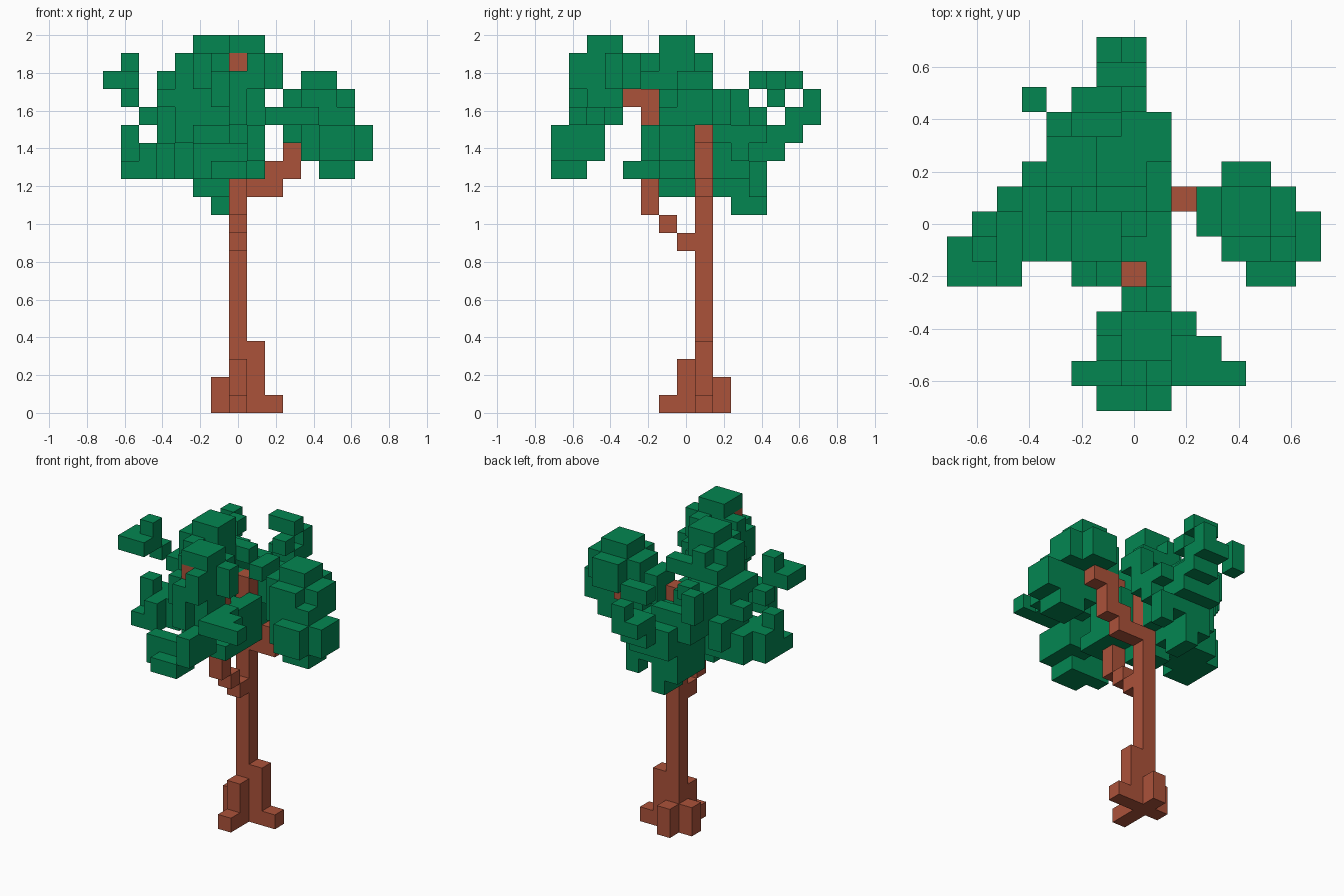
import bpy
import bmesh
from mathutils import Vector

cube = bpy.data.objects.get("Cube")
if cube:
    bpy.data.objects.remove(cube, do_unlink=True)

CELL = 2 / 21   # block size: the tree is 15 x 15 x 21 blocks


def make_material(name, rgb):
    mat = bpy.data.materials.new(name)
    mat.use_nodes = True
    mat.diffuse_color = (*rgb, 1)
    mat.node_tree.nodes["Principled BSDF"].inputs["Base Color"].default_value = (*rgb, 1)
    return mat


bark = make_material("bark brown", (0.41, 0.084, 0.042))
leaf = make_material("leaf green", (0.001, 0.238, 0.083))
taken = set()   # blocks already filled by an earlier part


def block_part(name, mat, boxes):
    """Join inclusive block ranges (x0, x1, y0, y1, z0, z1) into one outer shell."""
    cells = {(i, j, k)
             for x0, x1, y0, y1, z0, z1 in boxes
             for i in range(x0, x1 + 1)
             for j in range(y0, y1 + 1)
             for k in range(z0, z1 + 1)} - taken
    taken.update(cells)
    bm = bmesh.new()
    for cell in sorted(cells):
        centre = Vector((cell[0] - 7, cell[1] - 7, cell[2] + 0.5))
        for axis in range(3):
            for sign in (-1, 1):
                step = [0, 0, 0]
                step[axis] = sign
                if tuple(c + s for c, s in zip(cell, step)) in cells:
                    continue
                n = Vector(step)
                u = Vector([float(a == (axis + 1) % 3) for a in range(3)])
                v = n.cross(u)
                corners = [(-1, -1), (1, -1), (1, 1), (-1, 1)]
                bm.faces.new([bm.verts.new((centre + (n + u * a + v * b) / 2) * CELL)
                              for a, b in corners])
    bmesh.ops.remove_doubles(bm, verts=bm.verts[:], dist=0.001)
    # merge coplanar squares into large flat faces
    bmesh.ops.dissolve_limit(bm, angle_limit=0.01, verts=bm.verts[:], edges=bm.edges[:])
    mesh = bpy.data.meshes.new(name)
    bm.to_mesh(mesh)
    bm.free()
    mesh.materials.append(mat)
    obj = bpy.data.objects.new(name, mesh)
    bpy.context.collection.objects.link(obj)
    return obj


# Trunk with stepped roots
block_part("trunk", bark, [
    (7, 7, 8, 8, 0, 16),
    (8, 8, 8, 8, 0, 3), (9, 9, 8, 8, 0, 0),
    (7, 7, 7, 7, 0, 2), (7, 7, 6, 6, 0, 0),
    (6, 6, 8, 8, 0, 1), (7, 7, 9, 9, 0, 1),
])

# Branch rising to the left
block_part("left_branch", bark, [
    (8, 9, 8, 8, 12, 12), (9, 10, 8, 8, 13, 13),
    (10, 10, 8, 8, 14, 14), (10, 11, 8, 8, 15, 15), (11, 11, 8, 8, 16, 16),
])

# Branch rising to the front
block_part("front_branch", bark, [
    (7, 7, 7, 7, 9, 9), (7, 7, 6, 6, 10, 10), (7, 7, 5, 5, 11, 17),
    (7, 7, 4, 4, 17, 17), (7, 7, 3, 3, 17, 18), (7, 7, 2, 2, 19, 19),
])

# Central crown
block_part("crown_leaves", leaf, [
    (5, 6, 6, 7, 19, 20), (4, 6, 6, 7, 18, 19), (5, 5, 8, 8, 19, 19),
    (4, 7, 8, 8, 18, 18), (8, 8, 8, 8, 17, 17),
    (3, 6, 6, 7, 17, 17), (3, 5, 8, 8, 17, 17), (4, 6, 6, 8, 15, 16),
    (3, 3, 7, 8, 13, 16), (5, 6, 6, 7, 12, 14), (4, 4, 7, 8, 13, 14),
    (7, 8, 6, 6, 13, 15), (8, 8, 7, 7, 13, 15), (7, 7, 7, 7, 14, 14),
    (8, 8, 5, 5, 13, 15), (5, 6, 5, 5, 14, 15), (7, 8, 4, 4, 13, 13),
    (5, 6, 5, 5, 18, 18), (5, 5, 5, 5, 19, 19),
])

# Front cluster
block_part("front_leaves", leaf, [
    (7, 8, 2, 3, 20, 20), (8, 9, 3, 3, 18, 19), (8, 8, 2, 2, 18, 19),
    (7, 8, 4, 4, 18, 18), (8, 8, 4, 4, 19, 19), (8, 8, 1, 1, 18, 19),
    (6, 6, 2, 2, 17, 18), (6, 6, 3, 3, 18, 18), (6, 7, 3, 3, 19, 19),
    (7, 7, 1, 2, 16, 18), (8, 8, 2, 3, 17, 17), (8, 9, 2, 3, 16, 16),
    (9, 11, 1, 1, 16, 16), (10, 10, 2, 2, 16, 16), (8, 8, 0, 2, 14, 15),
    (7, 7, 2, 2, 14, 15), (5, 7, 1, 1, 13, 14), (6, 7, 0, 0, 13, 13),
])

# Left cluster
block_part("left_leaves", leaf, [
    (11, 12, 7, 8, 18, 18), (11, 12, 6, 8, 17, 17), (10, 13, 7, 8, 16, 17),
    (11, 13, 6, 6, 15, 16), (11, 12, 9, 9, 16, 17), (11, 14, 6, 7, 14, 15),
    (12, 13, 5, 5, 14, 15), (12, 13, 6, 7, 13, 13), (10, 10, 7, 7, 15, 15),
])

# Right sprigs, upper and lower
block_part("upper_right_leaves", leaf, [
    (0, 1, 5, 6, 18, 18), (1, 1, 6, 6, 19, 19), (1, 1, 7, 7, 17, 17),
    (2, 2, 8, 8, 16, 16),
])
block_part("lower_right_leaves", leaf, [
    (1, 2, 5, 6, 13, 13), (1, 1, 6, 6, 14, 15), (1, 2, 7, 7, 13, 14),
    (2, 3, 6, 8, 13, 14), (2, 2, 5, 5, 14, 14),
])

# Back cluster
block_part("back_leaves", leaf, [
    (6, 6, 10, 11, 11, 11), (5, 6, 9, 11, 12, 12), (8, 8, 11, 11, 12, 13),
    (5, 7, 9, 10, 13, 14), (5, 7, 11, 11, 13, 14), (5, 7, 12, 12, 14, 15),
    (8, 8, 10, 10, 14, 14), (3, 3, 9, 9, 14, 15), (4, 8, 9, 11, 15, 15),
    (8, 8, 9, 9, 16, 17), (4, 5, 9, 11, 16, 16), (4, 5, 9, 10, 17, 17),
    (6, 6, 11, 11, 16, 16), (6, 7, 13, 13, 15, 16), (6, 7, 14, 14, 16, 16),
    (7, 7, 14, 14, 17, 17), (6, 7, 13, 13, 18, 18), (7, 7, 12, 12, 17, 17),
    (4, 4, 11, 11, 18, 18), (3, 3, 12, 12, 17, 18),
])
